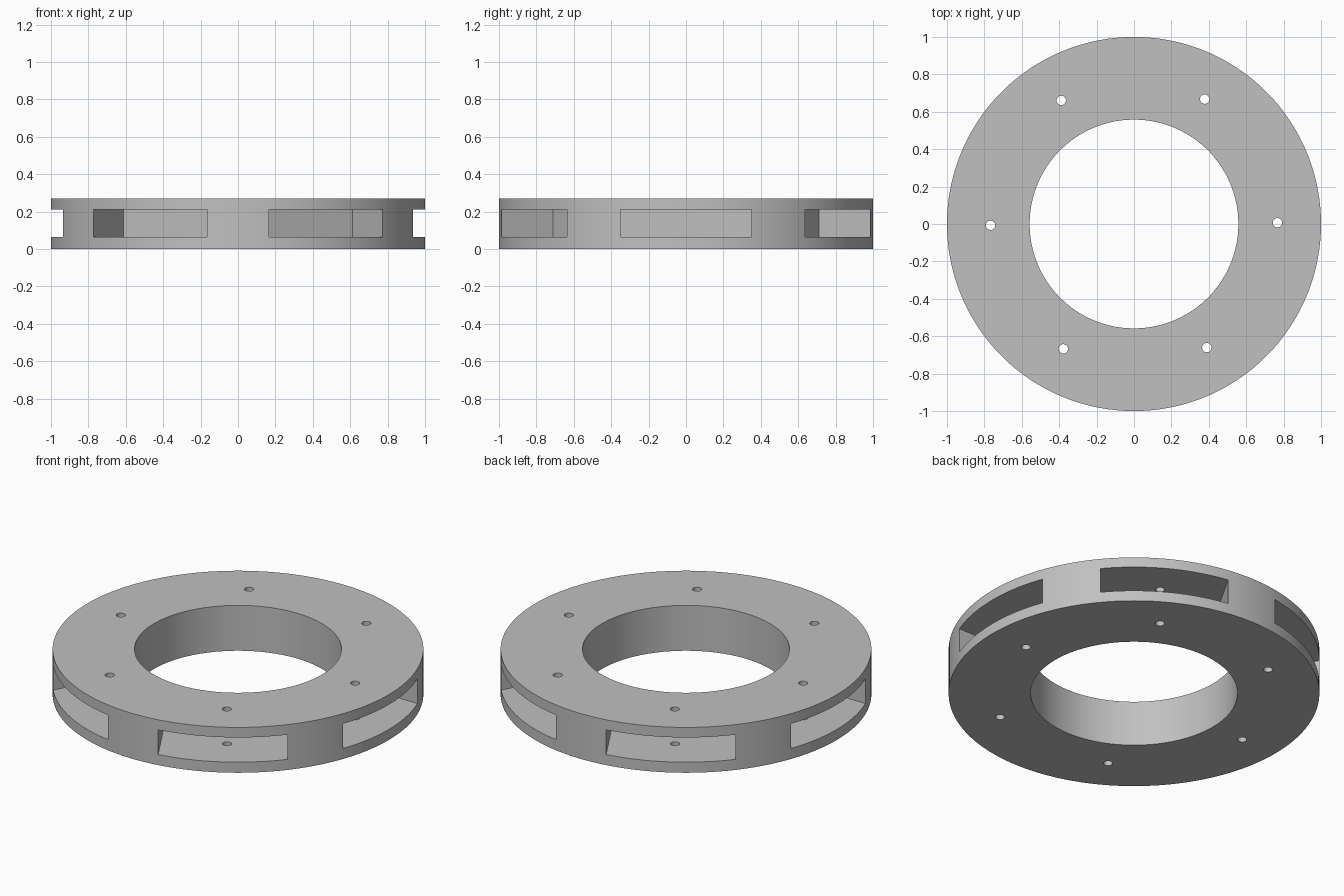
import bpy
import bmesh
from math import cos, sin, pi, radians
from mathutils import Matrix

OUTER, INNER, HEIGHT = 1.0, 0.558, 0.27
SLOT_BACK, SLOT_WIDTH, SLOT_LOW, SLOT_HIGH = 0.62, 0.70, 0.063, 0.21
HOLE_CIRCLE, HOLE_RADIUS, HOLE_TURN = 0.767, 0.025, radians(0.5)
COUNT = 6

default = bpy.data.objects.get("Cube")
if default:
    bpy.data.objects.remove(default, do_unlink=True)

grey = bpy.data.materials.new("plain_grey")
grey.use_nodes = True
colour = (0.53, 0.53, 0.53, 1)
grey.diffuse_color = colour
grey.node_tree.nodes["Principled BSDF"].inputs["Base Color"].default_value = colour


def make_object(name, bm):
    bmesh.ops.recalc_face_normals(bm, faces=bm.faces)
    mesh = bpy.data.meshes.new(name)
    bm.to_mesh(mesh)
    bm.free()
    mesh.materials.append(grey)
    obj = bpy.data.objects.new(name, mesh)
    bpy.context.collection.objects.link(obj)
    return obj


def ring(name, segments=180):
    """Rectangular section swept round the z axis."""
    bm = bmesh.new()
    section = [(INNER, 0), (OUTER, 0), (OUTER, HEIGHT), (INNER, HEIGHT)]
    loops = []
    for i in range(segments):
        a = 2 * pi * i / segments
        loops.append([bm.verts.new((r * cos(a), r * sin(a), z)) for r, z in section])
    for i in range(segments):
        here, there = loops[i], loops[(i + 1) % segments]
        for j in range(4):
            k = (j + 1) % 4
            bm.faces.new((here[j], there[j], there[k], here[k]))
    return make_object(name, bm)


def slot_cutters():
    """Flat-backed boxes reaching in from the rim."""
    bm = bmesh.new()
    depth = OUTER + 0.1 - SLOT_BACK
    size = Matrix.Diagonal((depth, SLOT_WIDTH, SLOT_HIGH - SLOT_LOW, 1))
    place = Matrix.Translation((SLOT_BACK + depth / 2, 0, (SLOT_LOW + SLOT_HIGH) / 2))
    for i in range(COUNT):
        # Every other box is cut separately, as their outer corners are close
        turn = Matrix.Rotation(2 * pi * i / COUNT, 4, 'Z')
        bmesh.ops.create_cube(bm, size=1, matrix=turn @ place @ size)
    return make_object("slot_cutters", bm)


def hole_cutters():
    """Upright pins for the bolt holes."""
    bm = bmesh.new()
    for i in range(COUNT):
        turn = Matrix.Rotation(2 * pi * i / COUNT + HOLE_TURN, 4, 'Z')
        place = Matrix.Translation((HOLE_CIRCLE, 0, HEIGHT / 2))
        bmesh.ops.create_cone(bm, cap_ends=True, segments=32, radius1=HOLE_RADIUS,
                              radius2=HOLE_RADIUS, depth=HEIGHT * 2, matrix=turn @ place)
    return make_object("hole_cutters", bm)


# Ring body with rim slots and bolt holes
body = ring("slotted_ring")
cutters = [slot_cutters(), hole_cutters()]
bpy.ops.object.select_all(action='DESELECT')
body.select_set(True)
bpy.context.view_layer.objects.active = body
for cutter in cutters:
    cutter.hide_render = True
    cut = body.modifiers.new(cutter.name, 'BOOLEAN')
    cut.operation = 'DIFFERENCE'
    cut.solver = 'EXACT'
    cut.object = cutter
    bpy.ops.object.modifier_apply(modifier=cut.name)
    bpy.data.objects.remove(cutter, do_unlink=True)

bpy.ops.object.shade_smooth_by_angle(angle=radians(30))
